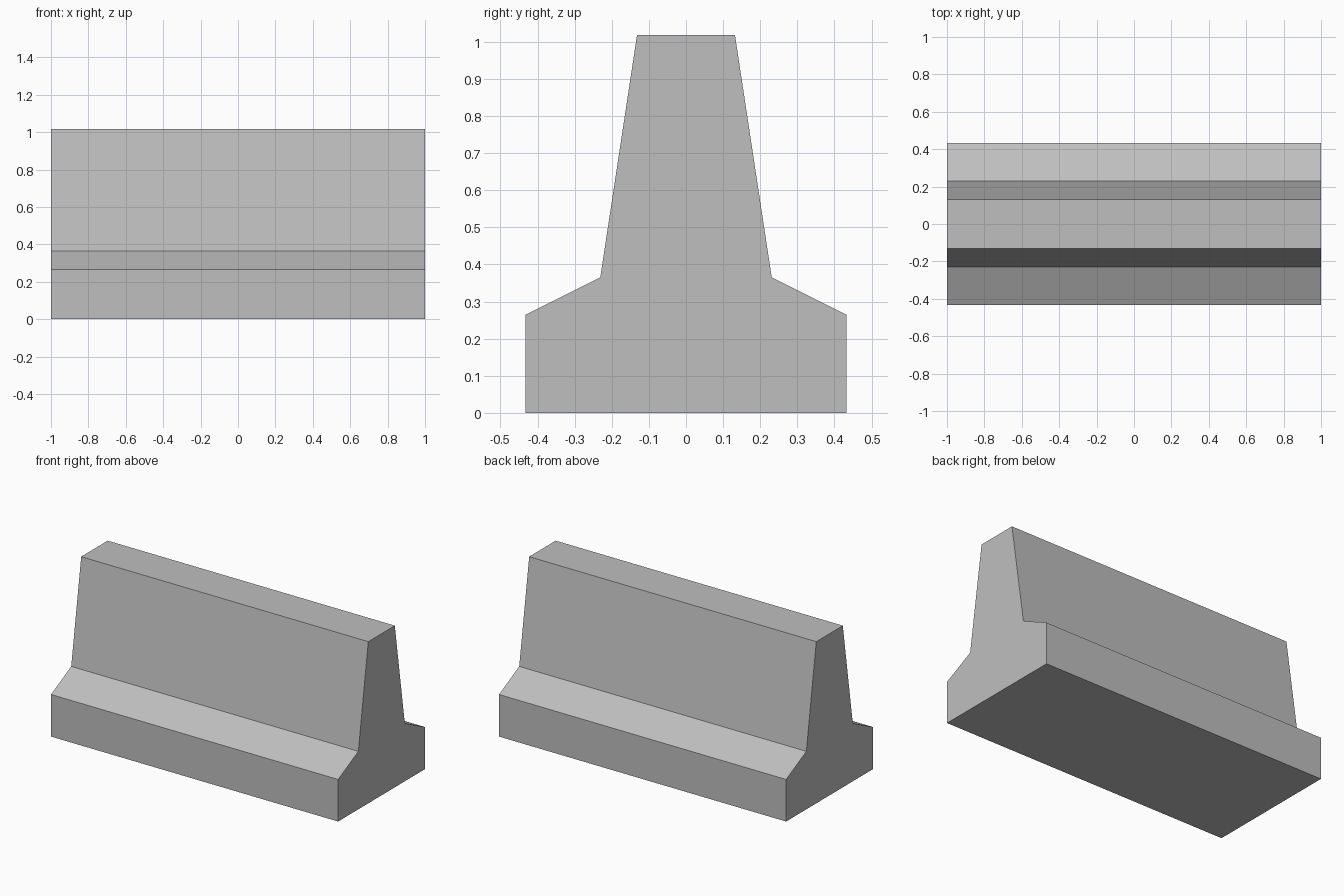
import bpy
import bmesh

cube = bpy.data.objects.get("Cube")
if cube:
    bpy.data.objects.remove(cube, do_unlink=True)

# Plain concrete
concrete = bpy.data.materials.new("concrete_grey")
concrete.use_nodes = True
colour = (0.52, 0.52, 0.52, 1)
concrete.diffuse_color = colour
concrete.node_tree.nodes["Principled BSDF"].inputs["Base Color"].default_value = colour

# Half cross-section (y, z): foot, shoulder, waist, top; mirrored to the other side
LENGTH = 2.0
half = [(0.432, 0), (0.432, 0.265), (0.231, 0.365), (0.132, 1.018)]
outline = half + [(-y, z) for y, z in reversed(half)]

# Barrier: the cross-section extruded along its length
bm = bmesh.new()
section = bm.faces.new([bm.verts.new((-LENGTH / 2, y, z)) for y, z in outline])
result = bmesh.ops.extrude_face_region(bm, geom=[section], use_keep_orig=True)
moved = [v for v in result["geom"] if isinstance(v, bmesh.types.BMVert)]
bmesh.ops.translate(bm, verts=moved, vec=(LENGTH, 0, 0))
bmesh.ops.recalc_face_normals(bm, faces=bm.faces)

mesh = bpy.data.meshes.new("concrete_barrier")
bm.to_mesh(mesh)
bm.free()
mesh.materials.append(concrete)
barrier = bpy.data.objects.new("concrete_barrier", mesh)
bpy.context.collection.objects.link(barrier)
